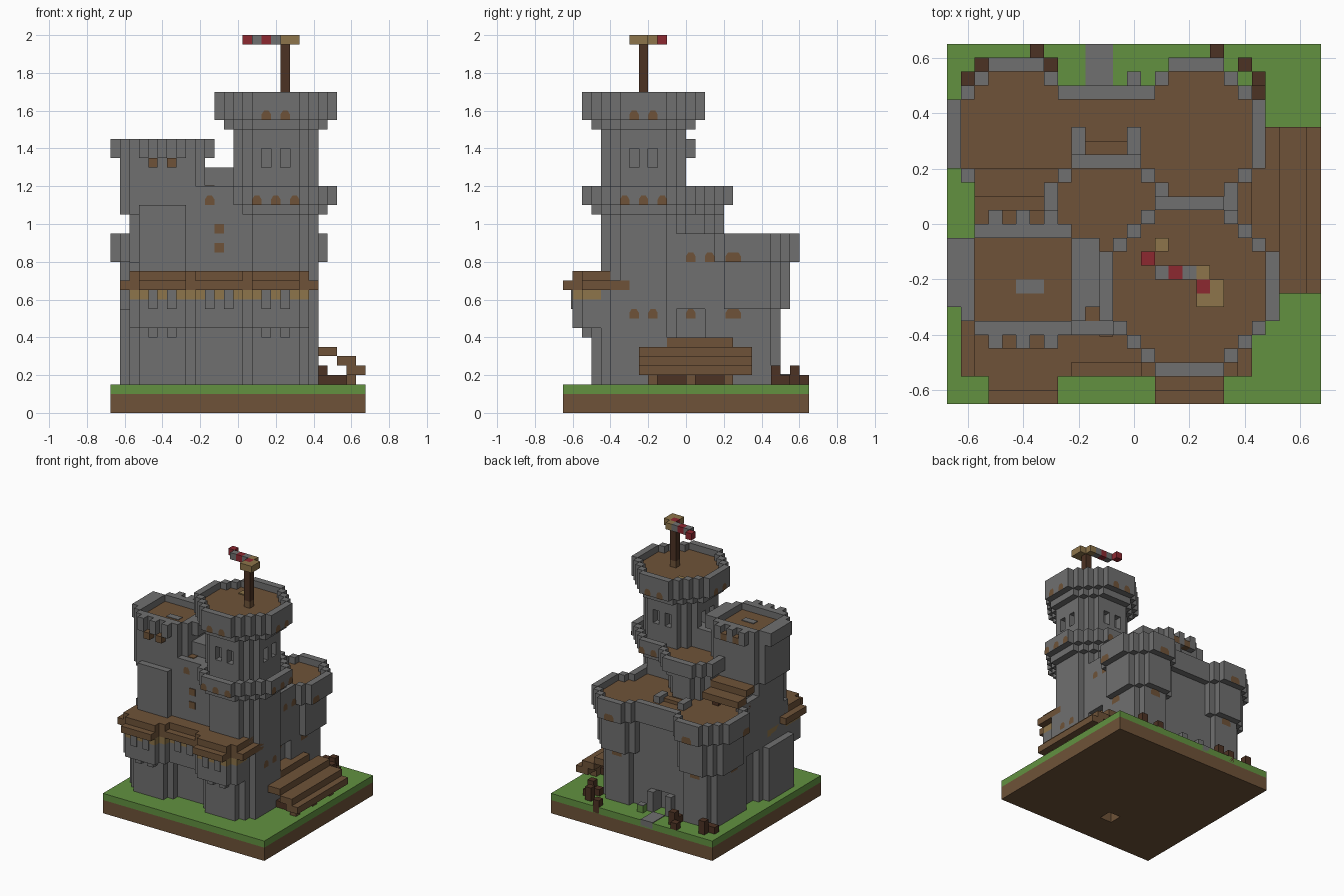
import bpy, bmesh

cube = bpy.data.objects.get("Cube")
if cube:
    bpy.data.objects.remove(cube, do_unlink=True)

U = 0.05  # block size; blocks are counted from the left front bottom corner


def material(name, r, g, b):
    m = bpy.data.materials.new(name)
    m.use_nodes = True
    m.diffuse_color = (r, g, b, 1)
    m.node_tree.nodes["Principled BSDF"].inputs["Base Color"].default_value = (r, g, b, 1)
    return m


STONE = material("stone grey", .16, .16, .16)
WOOD = material("wood brown", .158, .086, .04)
DARK = material("dark brown", .073, .032, .017)
GRASS = material("grass green", .122, .285, .051)
TAN = material("tan", .27, .178, .069)
RED = material("red", .262, .021, .03)


def pos(i, j, k):
    return ((i - 13.5) * U, (j - 13) * U, k * U)


def finish(name, bm, mat):
    me = bpy.data.meshes.new(name)
    bm.to_mesh(me)
    bm.free()
    me.materials.append(mat)
    ob = bpy.data.objects.new(name, me)
    bpy.context.collection.objects.link(ob)
    return ob


def area(x0, x1, y0, y1, cut=0):
    """Block footprint with stair-stepped corners."""
    return {(i, j) for i in range(x0, x1) for j in range(y0, y1)
            if min(i - x0, x1 - 1 - i) + min(j - y0, y1 - 1 - j) >= cut}


def rim(cells):
    """Cells on the outline of a footprint."""
    return {(i, j) for i, j in cells
            if not {(i + 1, j), (i - 1, j), (i, j + 1), (i, j - 1)} <= cells}


def prism(name, cells, z0, z1, mat=STONE):
    bm = bmesh.new()
    verts = {}

    def face(*points):
        for p in points:
            if p not in verts:
                verts[p] = bm.verts.new(pos(*p))
        bm.faces.new([verts[p] for p in points])

    for i, j in cells:
        a, b, c, d = (i, j), (i + 1, j), (i + 1, j + 1), (i, j + 1)
        face(*[(*p, z1) for p in (a, b, c, d)])
        face(*[(*p, z0) for p in (d, c, b, a)])
        for p, q, n in ((a, b, (i, j - 1)), (b, c, (i + 1, j)),
                        (c, d, (i, j + 1)), (d, a, (i - 1, j))):
            if n not in cells:
                face((*p, z0), (*q, z0), (*q, z1), (*p, z1))
    return finish(name, bm, mat)


def box(name, x0, x1, y0, y1, z0, z1, mat=STONE):
    return prism(name, area(x0, x1, y0, y1), z0, z1, mat)


def arch(name, axis, side, plane, along, z, width=1):
    """Thin painted arch on a wall facing along an axis."""
    off = plane + side * 0.08
    bm = bmesh.new()
    shape = ((0, 0), (width, 0), (width, .6), (width - .25, 1), (.25, 1), (0, .6))
    pts = [(along + s, off, z + t) if axis == "y" else (off, along + s, z + t) for s, t in shape]
    if (axis == "y") == (side > 0):
        pts.reverse()
    bm.faces.new([bm.verts.new(pos(*p)) for p in pts])
    finish(name, bm, WOOD)


# Ground, with a shaft opening in the underside
plot = area(0, 27, 0, 26) - area(11, 13, 5, 7)
prism("soil", plot, 0, 2, WOOD)
prism("grass", plot, 2, 3, GRASS)
box("path", 10, 12, 23, 26, 2, 3.1)
for i in (6, 19):
    box("soil_patch", i, i + 1, 25, 26, 2, 3.1, DARK)

# Rear towers, joined by a gate wall
door = area(10, 12, 21, 23)
rear = area(8, 15, 12, 23) | area(2, 18, 10, 17) | area(13, 21, 12, 17)
for x0 in (0, 13):
    prism("rear_tower_base", area(x0 + 2, x0 + 8, 14, 23, 1), 3, 11)
    prism("rear_tower_middle", area(x0 + 1, x0 + 9, 15, 24, 2), 11, 16)
    rear |= area(x0, x0 + 10, 14, 25, 3)
    arch("rear_tower_arch", "y", 1, 25, x0 + 4.2, 16, 1.6)
    arch("rear_base_arch", "y", 1, 23, x0 + 4.2, 10, 1.6)
for plane, side in ((0, -1), (23, 1)):
    arch("side_tower_arch", "x", side, plane, 17.2, 16, 1.6)
    arch("side_base_arch", "x", side, plane - 2 * side, 17.2, 10, 1.6)
prism("gate_wall_low", area(8, 15, 12, 22) - door, 3, 6)
prism("gate_wall", area(8, 15, 12, 22), 6, 16)
box("gate_door", 10, 12, 20, 21, 3, 6, WOOD)
for i in (9, 12):
    box("gate_post", i, i + 1, 22, 23, 3, 6)
prism("rear_deck", rear - rim(rear), 16, 18, WOOD)
prism("rear_parapet", rim(rear), 16, 19)

# Central mass of the keep
box("keep_core_low", 3, 20, 5, 17, 3, 11)
box("keep_core", 2, 21, 5, 17, 11, 16)
prism("hall", area(8, 15, 6, 17, 2), 16, 21)
prism("hall_cornice", area(8, 16, 7, 17, 2), 21, 22)
box("front_wall", 9, 14, 5, 11, 15, 24)
box("front_wall_cap", 10, 11, 6, 7, 24, 24.1, WOOD)
box("bridge", 9, 13, 7, 11, 22, 26)
for k in (17, 19):
    box("slit_shutter", 11, 12, 5, 6, k, k + 1, WOOD).location.y = -0.006
arch("wall_arch", "y", -1, 5, 10, 22)

# Lower front towers and their projecting gallery
prism("left_tower_base", area(1, 10, 3, 13, 2), 3, 11)
prism("main_tower_base", area(13, 22, 3, 13, 2), 3, 13)
gallery = area(2, 9, 1, 11, 1) | area(14, 21, 1, 9, 1) | area(8, 15, 3, 8)
prism("gallery", gallery, 9, 12)
prism("gallery_band", gallery, 12, 13, TAN)
for i in (4, 6, 16, 18):
    box("gallery_merlon", i, i + 1, 1, 2, 11, 13).location.y = -0.008
    box("gallery_bracket", i, i + 1, 2, 3, 8, 9)
for i in (10, 12):
    box("gallery_merlon", i, i + 1, 3, 4, 11, 13).location.y = -0.008
roof = area(1, 10, 2, 7) | area(3, 8, 0, 6) | area(13, 22, 2, 7) | area(15, 20, 0, 6) | area(9, 14, 2, 6)
prism("gallery_roof", roof, 13, 14, WOOD)
ridge = area(2, 9, 2, 6) | area(3, 8, 1, 6) | area(14, 21, 2, 6) | area(15, 20, 1, 6) | area(8, 15, 3, 6)
prism("gallery_roof_top", ridge, 14, 15, WOOD)

# Left tower with its crenellated crown
prism("left_tower_lower", area(2, 10, 5, 13, 1), 13, 21)
box("left_tower_panel", 3, 8, 4, 6, 15, 22)
prism("left_tower_shaft", area(1, 10, 5, 13, 1), 21, 27)
floor = area(2, 9, 6, 12)
prism("left_tower_floor", floor, 27, 28, WOOD)
prism("left_tower_parapet", area(1, 10, 5, 13, 1) - floor, 27, 29)
box("floor_slot", 5, 7, 8, 9, 27, 28.1)
for j, k in ((4, 26), (13, 27)):
    for i in (3, 5, 7):
        box("crown_merlon", i, i + 1, j, j + 1, 27, 29)
    for i in (4, 6):
        box("crown_beam", i, i + 1, j, j + 1, k, k + 1, WOOD)
for i in (0, 10):
    box("crown_side", i, i + 1, 7, 12, 27, 29)

# Main tower: lower shaft, walkway, windowed shaft and crown
shaft = area(13, 22, 4, 13, 2)
flare = area(12, 23, 3, 14, 3)
top = area(11, 24, 2, 15, 4)
prism("main_tower_lower", shaft, 13, 21)
prism("walkway_flare", flare, 21, 22)
walk = top | area(7, 16, 8, 18, 2)
prism("walkway_floor", walk - rim(walk), 22, 23, WOOD)
prism("walkway_parapet", rim(walk), 22, 24)
windows = {(i, j) for i in (16, 18) for j in (4, 12)} | {(i, j) for i in (13, 21) for j in (7, 9)}
prism("main_shaft_low", shaft, 23, 26)
prism("main_shaft_windows", shaft - windows, 26, 28)
prism("main_shaft_high", shaft, 28, 30)
prism("crown_flare", flare, 30, 31)
prism("crown_floor", top - rim(top), 31, 33, WOOD)
prism("crown_parapet", rim(top), 31, 34)
for side, py, px in ((-1, 2, 11), (1, 15, 24)):
    for s in (0, 2):
        arch("crown_arch", "y", side, py, 16 + s, 31)
        arch("crown_arch", "x", side, px, 7 + s, 31)
    for s in (-1, 1, 3):
        arch("walkway_arch", "y", side, py, 16 + s, 22)
        arch("walkway_arch", "x", side, px, 7 + s, 22)
for j in (7, 9):
    arch("base_arch", "x", 1, 22, j, 10)
for j in (13, 15):
    arch("wing_base_arch", "x", 1, 20, j, 10)
    arch("wing_arch", "x", 1, 21, j, 16)
box("floor_knob", 15, 16, 11, 12, 33, 33.15, TAN)

# Flag and pole
box("pole_foot", 18, 19, 8, 9, 33, 34, WOOD)
box("flag_pole", 18, 19, 8, 9, 34, 39, DARK)
prism("flag_red", {(14, 10), (16, 9), (18, 8)}, 39, 40, RED)
prism("flag_grey", {(15, 9), (17, 9)}, 39, 40)
prism("flag_tan", {(18, 9), (19, 8), (18, 7), (19, 7)}, 39, 40, TAN)

# Doorway and plank steps behind the hall
for i in (9, 13):
    box("hall_door_post", i, i + 1, 18, 20, 18, 19)
box("hall_step", 10, 13, 18, 19, 18, 18.5, WOOD)
box("plank_high", 2, 8, 13, 15, 20, 21, WOOD)
box("plank_low", 2, 8, 15, 17, 19, 20, WOOD)
for i in (2, 6):
    box("plank_post", i, i + 1, 14, 16, 18, 19, DARK)

# Side stairs
box("stair_landing", 20, 22, 11, 18, 7, 8, WOOD)
for i, k in ((22, 6), (24, 5), (25, 4)):
    box("stair_tread", i, i + 2, 8, 20, k, k + 1, WOOD)
for j in (9, 13, 17):
    box("stair_support", 25, 26, j, j + 1, 3, 4, WOOD)
for j in (10, 14):
    box("stair_footing", 21, 25, j, j + 3, 3, 4, DARK)

# Shrubs and garden post
low = {(2, 24), (1, 23), (2, 23), (6, 25), (7, 24), (7, 23), (19, 25), (21, 24), (22, 23), (22, 22), (21, 22)}
prism("shrubs", low, 3, 4, DARK)
prism("shrub_tops", {(2, 24), (7, 24), (21, 24), (22, 22)}, 4, 5, DARK)
box("garden_post", 13, 14, 23, 24, 3, 4, GRASS)
box("garden_post_cap", 13, 14, 23, 24, 4, 4.1)
